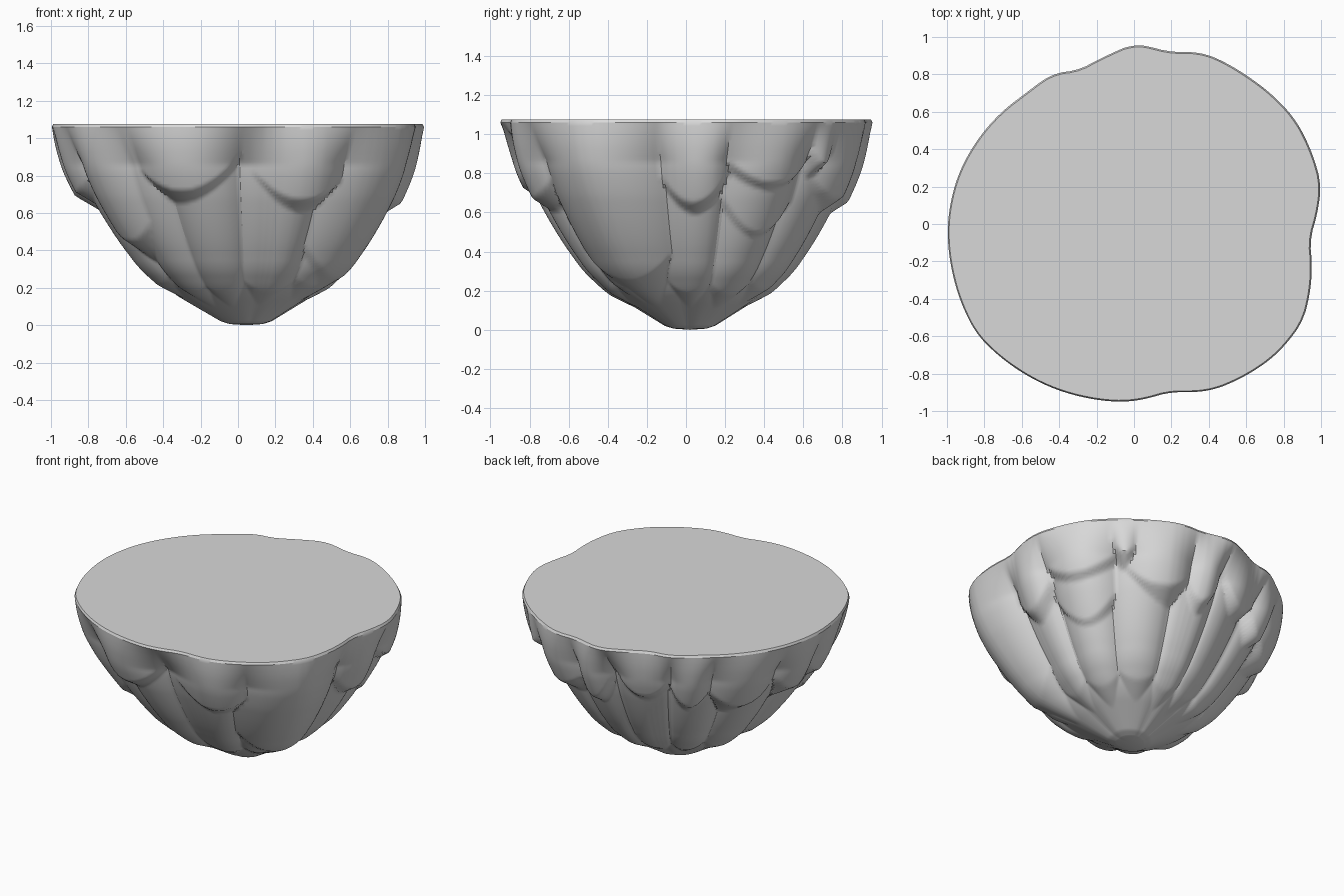
import bpy, bmesh, math
from mathutils import Vector

cube = bpy.data.objects.get("Cube")
if cube:
    bpy.data.objects.remove(cube)

stone = bpy.data.materials.new("grey_stone")
stone.use_nodes = True
GREY = (0.69, 0.69, 0.69, 1)
stone.diffuse_color = GREY
stone.node_tree.nodes["Principled BSDF"].inputs["Base Color"].default_value = GREY

SEGMENTS, ROWS, RIM_Z, TOP_Z = 360, 84, 1.06, 1.075

# Outline of the rim: (angle in degrees, radius)
RIM = [(-180, 1.0), (-165, 1.01), (-145, 1.03), (-128, 1.0), (-107, .97), (-92, .955),
       (-78, .92), (-65, .985), (-43, 1.035), (-30, 1.045), (-18, 1.0), (-5, .945),
       (12, 1.025), (33, 1.03), (52, 1.0), (68, .99), (78, .94), (90, .965), (100, .91),
       (110, .875), (118, .915), (130, .91), (150, .95), (165, .98), (180, 1.0)]

# Outer profile: (height, share of rim radius)
PROFILE = [(0, .08), (.02, .16), (.08, .28), (.15, .42), (.2, .5), (.3, .62),
           (.45, .74), (.6, .84), (.75, .925), (.9, .98), (RIM_Z, 1)]

# Overhanging upper slabs: (angle, half width, height of tip)
SLABS = [(-165, 12, .66), (-143, 14, .4), (-111, 17, .67), (-67, 16, .62), (-32, 22, .2),
         (2, 11, .6), (28, 15, .7), (47, 6, .8), (62, 15, .62), (82, 8, .6),
         (107, 12, .68), (128, 9, .62), (151, 15, .6), (177, 11, .64)]

# Ribs running down below the slabs
RIBS = [(-160, 17, .16), (-130, 15, .12), (-106, 16, .12), (-73, 18, .13), (-42, 16, .16),
        (0, 14, .14), (27, 14, .13), (55, 16, .15), (80, 13, .13), (104, 14, .14),
        (131, 14, .14), (160, 16, .15)]


def lookup(table, x):
    for (x0, y0), (x1, y1) in zip(table, table[1:]):
        if x <= x1:
            return y0 + (y1 - y0) * (x - x0) / (x1 - x0)
    return table[-1][1]


def smooth_rim(angle):
    return sum(lookup(RIM, (angle + s + 180) % 360 - 180) for s in (-3, 0, 3)) / 3


def smooth_profile(z):
    return sum(lookup(PROFILE, z * (1 + s * .04)) for s in range(-3, 4)) / 7


def leaf(item, angle, z, crown, bow, rise):
    """Share of the envelope reached by one pointed, rounded slab."""
    centre, width, tip = item
    u = ((angle - centre + 180) % 360 - 180) / width
    if abs(u) > 2:
        return 0
    edge = tip + rise * u * u
    under = max(0, (edge + .05 - z) / .1)
    return crown - bow * u * u - .13 * under


def share_at(angle, z):
    share = .84
    for rib in RIBS:
        share = max(share, leaf(rib, angle, z, .93, .09, .06))
    for slab in SLABS:
        share = max(share, leaf(slab, angle, z, 1.0, .085, .12))
    # second ledge stacked below one slab
    share = max(share, leaf((28, 14, .45), angle, z, .96, .08, .15))
    blend = max(0, (z - .86) / (RIM_Z - .86))
    return share + (1 - share) * blend


def point(angle, r, z):
    a = math.radians(angle)
    lean = 1 - z / TOP_Z
    return Vector((r * math.cos(a) + .045 * lean, r * math.sin(a) + .02 * lean, z))


# Rock body: stacked rings closed by a point below and a flat cap above
bm = bmesh.new()
angles = [i * 360 / SEGMENTS - 180 for i in range(SEGMENTS)]
rims = [smooth_rim(a) for a in angles]
rings = []
for j in range(ROWS + 1):
    z = .006 + (RIM_Z - .006) * (j / ROWS) ** 1.4
    reach = smooth_profile(z)
    rings.append([bm.verts.new(point(a, rim * reach * share_at(a, z), z))
                  for a, rim in zip(angles, rims)])
rings.append([bm.verts.new(point(a, rim - .012, TOP_Z)) for a, rim in zip(angles, rims)])

for low, high in zip(rings, rings[1:]):
    for i in range(SEGMENTS):
        k = (i + 1) % SEGMENTS
        bm.faces.new((low[i], low[k], high[k], high[i]))
bottom = bm.verts.new((.045, .02, 0))
for i in range(SEGMENTS):
    bm.faces.new((bottom, rings[0][(i + 1) % SEGMENTS], rings[0][i]))
bm.faces.new(rings[-1])
bmesh.ops.recalc_face_normals(bm, faces=bm.faces)

mesh = bpy.data.meshes.new("rock_base")
bm.to_mesh(mesh)
bm.free()
mesh.materials.append(stone)
rock = bpy.data.objects.new("rock_base", mesh)
bpy.context.collection.objects.link(rock)

bpy.ops.object.select_all(action="DESELECT")
rock.select_set(True)
bpy.context.view_layer.objects.active = rock
bpy.ops.object.shade_smooth_by_angle(angle=math.radians(30))
